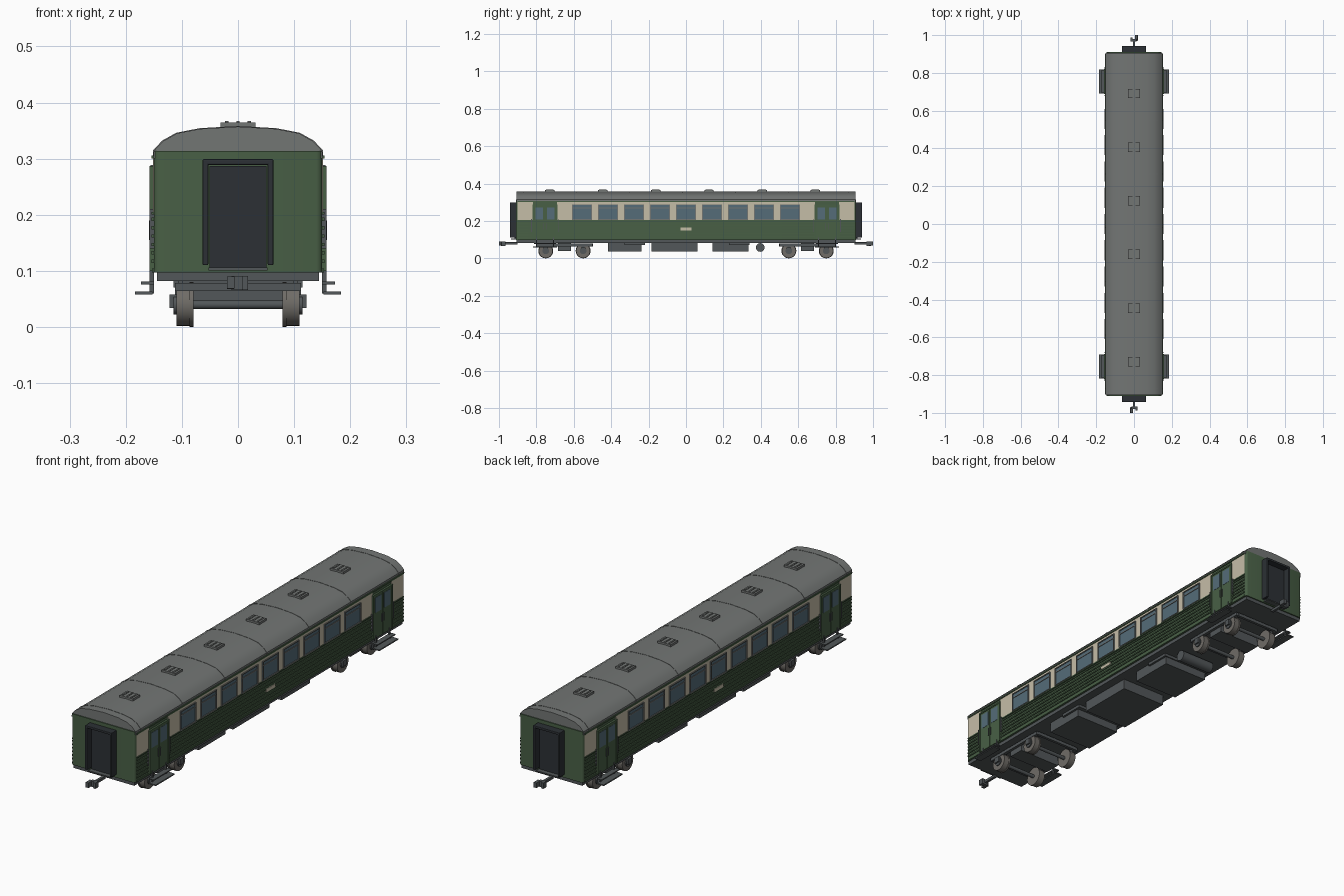
import bpy, bmesh, math
from mathutils import Matrix, Vector

if "Cube" in bpy.data.objects:
    bpy.data.objects.remove(bpy.data.objects["Cube"])


def material(name, rgb):
    m = bpy.data.materials.new(name)
    m.diffuse_color = (*rgb, 1)
    m.use_nodes = True
    m.node_tree.nodes["Principled BSDF"].inputs["Base Color"].default_value = m.diffuse_color
    return m


GREEN = material("green_paint", (0.065, 0.115, 0.06))
CREAM = material("cream_paint", (0.56, 0.51, 0.39))
GLASS = material("glass", (0.09, 0.15, 0.19))
ROOF = material("roof_grey", (0.17, 0.18, 0.175))
DARK = material("gangway_rubber", (0.025, 0.03, 0.035))
IRON = material("iron", (0.085, 0.095, 0.1))
STEEL = material("wheel_steel", (0.16, 0.15, 0.135))


def finish(name, bm, mat, bevel=0, smooth=False):
    bmesh.ops.recalc_face_normals(bm, faces=bm.faces)
    me = bpy.data.meshes.new(name)
    bm.to_mesh(me)
    bm.free()
    ob = bpy.data.objects.new(name, me)
    bpy.context.collection.objects.link(ob)
    me.materials.append(mat)
    if bevel:
        b = ob.modifiers.new("bevel", "BEVEL")
        b.width, b.segments = bevel, 2
    if smooth:
        bpy.context.view_layer.objects.active = ob
        ob.select_set(True)
        bpy.ops.object.shade_smooth_by_angle(angle=math.radians(35))
        ob.select_set(False)
    return ob


def add_box(bm, x0, x1, y0, y1, z0, z1):
    size = (abs(x1 - x0), abs(y1 - y0), abs(z1 - z0))
    mid = Vector(((x0 + x1) / 2, (y0 + y1) / 2, (z0 + z1) / 2))
    bmesh.ops.create_cube(bm, size=1, matrix=Matrix.Translation(mid) @ Matrix.Diagonal((*size, 1)))


def boxes(name, mat, items, both_sides=False, both_ends=False, bevel=0):
    """One object from many boxes, optionally mirrored left/right and rotated to both ends."""
    bm = bmesh.new()
    for x0, x1, y0, y1, z0, z1 in items:
        for sx in ((1, -1) if both_sides else (1,)):
            add_box(bm, sx * x0, sx * x1, y0, y1, z0, z1)
    if both_ends:
        geo = bmesh.ops.duplicate(bm, geom=bm.verts[:] + bm.edges[:] + bm.faces[:])["geom"]
        verts = [g for g in geo if isinstance(g, bmesh.types.BMVert)]
        bmesh.ops.rotate(bm, verts=verts, cent=(0, 0, 0), matrix=Matrix.Rotation(math.pi, 3, "Z"))
    return finish(name, bm, mat, bevel)


def add_cyl(bm, x0, x1, y, z, r, n=24):
    """Cylinder along x."""
    m = Matrix.Translation(((x0 + x1) / 2, y, z)) @ Matrix.Rotation(math.pi / 2, 4, "Y")
    bmesh.ops.create_cone(bm, cap_ends=True, segments=n, radius1=r, radius2=r, depth=abs(x1 - x0), matrix=m)


def arch(name, mat, profile, spans):
    """Extrude a half cross-section (mirrored) along y."""
    pts = [(-x, z) for x, z in profile] + [(x, z) for x, z in reversed(profile) if x > 0]
    bm = bmesh.new()
    for y0, y1 in spans:
        f = bm.faces.new([bm.verts.new((x, y0, z)) for x, z in pts])
        ext = bmesh.ops.extrude_face_region(bm, geom=[f])["geom"]
        bmesh.ops.translate(bm, vec=(0, y1 - y0, 0), verts=[v for v in ext if isinstance(v, bmesh.types.BMVert)])
    return finish(name, bm, mat, smooth=True)


# body shell with rounded vertical corners
bm = bmesh.new()
add_box(bm, -0.15, 0.15, -0.91, 0.91, 0.097, 0.314)
corners = [e for e in bm.edges if abs(e.verts[0].co.z - e.verts[1].co.z) > 0.1]
bmesh.ops.bevel(bm, geom=corners, offset=0.01, segments=3, profile=0.5, affect="EDGES")
finish("body_shell", bm, GREEN, smooth=True)

# roof, its seams and vents
PROFILE = [(0.151, 0.3), (0.15, 0.314), (0.134, 0.331), (0.109, 0.345), (0.068, 0.353), (0, 0.357)]
arch("roof", ROOF, PROFILE, [(-0.906, 0.906)])
VENTS = [-0.729 + 0.284 * i for i in range(6)]
seam_y = [-0.87] + [y + 0.142 for y in VENTS[:-1]] + [0.87]
arch("roof_seams", ROOF, [(x * 1.007, z + 0.0012) for x, z in PROFILE], [(y - 0.002, y + 0.002) for y in seam_y])
vents = []
for y in VENTS:
    vents.append((-0.031, 0.031, y - 0.025, y + 0.025, 0.35, 0.3645))
    vents += [(x - 0.003, x + 0.003, y - 0.02, y + 0.02, 0.364, 0.367) for x in (-0.02, 0, 0.02)]
boxes("roof_vents", ROOF, vents)

# gutter and waist rails
boxes("rain_gutter", GREEN, [(0.148, 0.1545, -0.9, 0.9, 0.3, 0.306)], True)
boxes("waist_rail", GREEN, [(0.149, 0.154, a, b, 0.2, 0.205)
      for a, b in ((-0.9, -0.82), (-0.69, 0.69), (0.82, 0.9))], True)

# cream window band
boxes("cream_band", CREAM, [(0.148, 0.1515, a, b, 0.203, 0.3)
      for a, b in ((-0.9, -0.818), (-0.69, 0.69), (0.818, 0.9))], True)

# corrugated lower side
ribs = []
for i in range(6):
    z = 0.117 + i * 0.015
    ribs += [(0.148, 0.154, a, b, z - 0.003, z + 0.003)
             for a, b in ((-0.9, -0.822), (-0.686, 0.686), (0.822, 0.9))]
boxes("side_ribs", GREEN, ribs, True)
boxes("side_sill", GREEN, [(0.148, 0.153, -0.9, 0.9, 0.097, 0.104)], True)
boxes("number_plate", CREAM, [(0.15, 0.156, -0.03, 0.03, 0.15, 0.164)], True)

# saloon windows
glass, frames = [], []
for i in range(9):
    y = (i - 4) * 0.139
    a, b = y - 0.053, y + 0.053
    glass.append((0.149, 0.1525, a, b, 0.206, 0.288))
    frames += [(0.149, 0.156, a, a + 0.004, 0.205, 0.289), (0.149, 0.156, b - 0.004, b, 0.205, 0.289),
               (0.149, 0.156, a, b, 0.205, 0.209), (0.149, 0.156, a, b, 0.285, 0.289),
               (0.149, 0.155, a, b, 0.267, 0.271)]
boxes("window_glass", GLASS, glass, True)
boxes("window_frames", ROOF, frames, True)

# double doors with glass, frames, handles
leaves, panes, surround, handles = [], [], [], []
for c in (-0.754, 0.754):
    surround += [(0.149, 0.158, c - 0.066, c - 0.061, 0.1, 0.285), (0.149, 0.158, c + 0.061, c + 0.066, 0.1, 0.285),
                 (0.149, 0.158, c - 0.066, c + 0.066, 0.281, 0.287)]
    for s in (-1, 1):
        m = c + s * 0.0305
        leaves.append((0.149, 0.1555, m - 0.0295, m + 0.0295, 0.1, 0.282))
        panes.append((0.15, 0.1565, m - 0.021, m + 0.021, 0.208, 0.273))
        handles.append((0.155, 0.159, c + s * 0.006 - 0.0015, c + s * 0.006 + 0.0015, 0.155, 0.19))
        handles.append((0.15, 0.158, c + s * 0.072 - 0.0015, c + s * 0.072 + 0.0015, 0.14, 0.21))
boxes("door_leaves", GREEN, leaves, True)
boxes("door_glass", GLASS, panes, True)
boxes("door_frames", GREEN, surround, True)
boxes("door_handles", IRON, handles, True)

# door steps on brackets
steps = []
for c in (-0.754, 0.754):
    steps += [(0.152, 0.184, c - 0.064, c + 0.064, 0.058, 0.063),
              (0.15, 0.173, c - 0.06, c + 0.06, 0.076, 0.081)]
    steps += [(0.15, 0.158, c + d - 0.003, c + d + 0.003, 0.06, 0.11) for d in (-0.045, 0.045)]
boxes("door_steps", IRON, steps, True)

# end gangways and end doors
boxes("gangway_frame", DARK, [(-0.063, -0.053, -0.942, -0.9, 0.11, 0.298), (0.053, 0.063, -0.942, -0.9, 0.11, 0.298),
      (-0.063, 0.063, -0.942, -0.9, 0.289, 0.299)], both_ends=True, bevel=0.002)
boxes("end_door", DARK, [(-0.051, 0.051, -0.916, -0.9, 0.106, 0.287)], both_ends=True)
boxes("gangway_plate", IRON, [(-0.053, 0.053, -0.935, -0.9, 0.101, 0.106)], both_ends=True)

# underframe and floor equipment
boxes("underframe", IRON, [(-0.144, 0.144, -0.905, 0.905, 0.082, 0.1)])
boxes("equipment_boxes", IRON, [(-0.106, 0.106, a, b, 0.037, 0.084)
      for a, b in ((-0.417, -0.237), (-0.185, 0.062), (0.142, 0.335))])
boxes("equipment_brackets", IRON, [(-0.115, 0.115, a, b, 0.07, 0.084)
      for a, b in ((-0.33, -0.22), (0.23, 0.34))])
bm = bmesh.new()
add_cyl(bm, -0.08, 0.08, 0.397, 0.058, 0.023)
finish("air_tank", bm, IRON, smooth=True)

# bogies: wheels, axles, side frames, bolster
wheels, hubs, frame, axle_box = bmesh.new(), bmesh.new(), [], []
for c in (-0.65, 0.65):
    for y in (c - 0.1, c + 0.1):
        add_cyl(hubs, -0.1, 0.1, y, 0.04, 0.008, 12)
        for s in (-1, 1):
            add_cyl(wheels, s * 0.085, s * 0.11, y, 0.0395, 0.0375, 28)
            add_cyl(wheels, s * 0.079, s * 0.086, y, 0.04, 0.04, 28)
            add_cyl(hubs, s * 0.1, s * 0.115, y, 0.04, 0.018, 16)
        axle_box.append((0.108, 0.122, y - 0.012, y + 0.012, 0.034, 0.058))
        axle_box.append((0.098, 0.112, y - 0.008, y + 0.008, 0.05, 0.07))
    frame.append((0.098, 0.112, c - 0.15, c + 0.15, 0.064, 0.078))
    frame.append((0, 0.1, c - 0.035, c + 0.035, 0.04, 0.084))
    frame += [(0, 0.1, y - 0.006, y + 0.006, 0.064, 0.078) for y in (c - 0.146, c + 0.146)]
finish("wheels", wheels, STEEL, smooth=True)
finish("axles", hubs, IRON, smooth=True)
boxes("bogie_frames", IRON, frame, True)
boxes("axle_boxes", IRON, axle_box, True)

# couplers
boxes("couplers", IRON, [(-0.006, 0.006, -0.98, -0.9, 0.074, 0.086), (-0.012, 0.018, -0.98, -0.965, 0.066, 0.091),
      (-0.02, -0.006, -1.0, -0.97, 0.068, 0.09), (0.008, 0.018, -0.988, -0.97, 0.066, 0.091)],
      both_ends=True, bevel=0.001)
